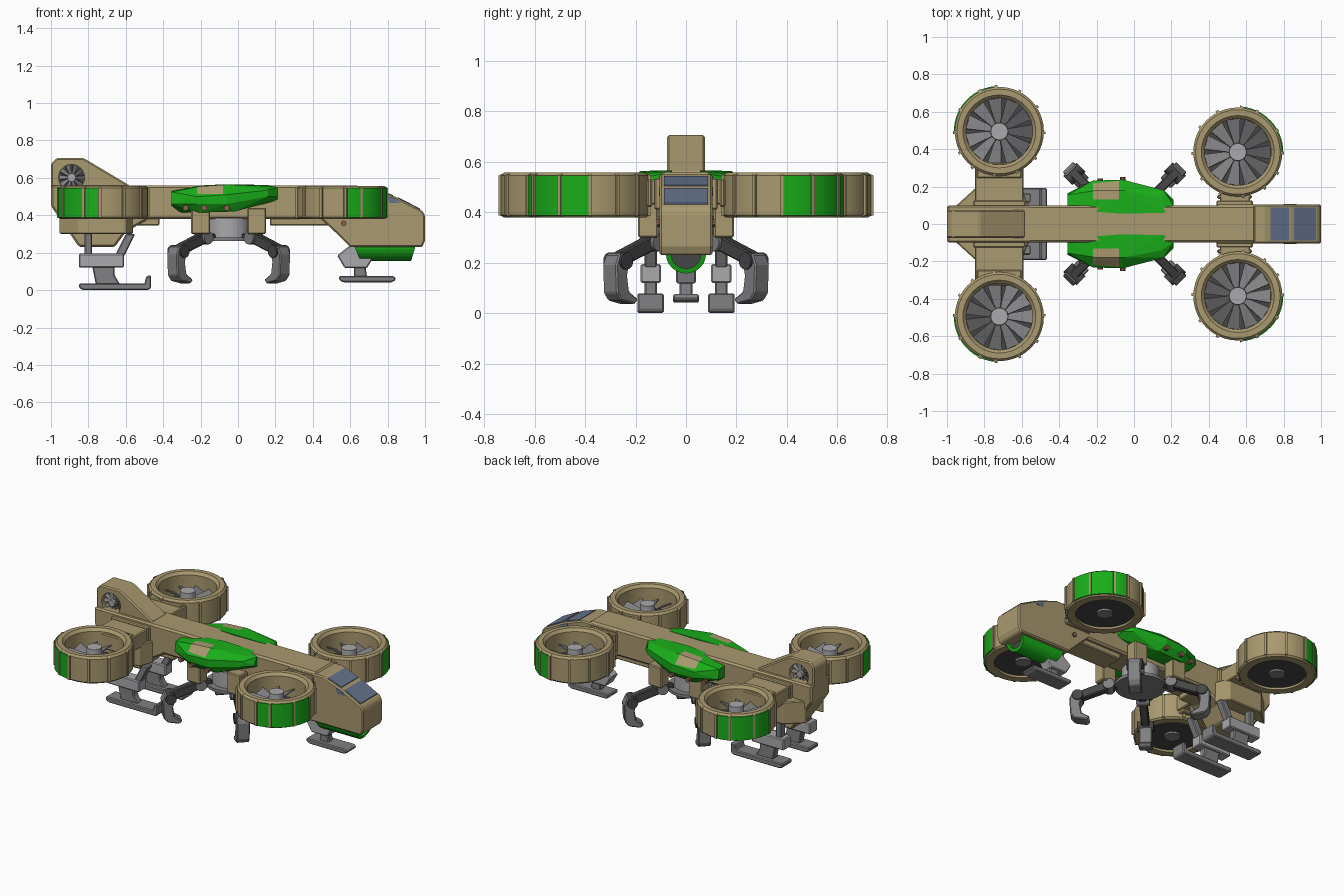
import bpy, bmesh
from math import sin, cos, pi, radians
from mathutils import Vector, Matrix

if "Cube" in bpy.data.objects:
    bpy.data.objects.remove(bpy.data.objects["Cube"])


def material(name, r, g, b):
    m = bpy.data.materials.new(name)
    m.diffuse_color = (r, g, b, 1)
    m.use_nodes = True
    m.node_tree.nodes["Principled BSDF"].inputs["Base Color"].default_value = m.diffuse_color
    return m


TAN = material("tan", 0.40, 0.32, 0.16)
GREEN = material("green", 0.01, 0.42, 0.01)
GLASS = material("glass", 0.13, 0.17, 0.27)
DARK = material("dark", 0.06, 0.06, 0.06)
STEEL = material("steel", 0.22, 0.22, 0.23)
LIGHT = material("light", 0.4, 0.4, 0.42)
RUST = material("rust", 0.25, 0.12, 0.07)


def finish(name, bm, mat, bevel=0.0, smooth=False):
    bmesh.ops.recalc_face_normals(bm, faces=bm.faces[:])
    me = bpy.data.meshes.new(name)
    bm.to_mesh(me)
    bm.free()
    ob = bpy.data.objects.new(name, me)
    bpy.context.collection.objects.link(ob)
    me.materials.append(mat)
    if bevel:
        mod = ob.modifiers.new("bevel", "BEVEL")
        mod.width, mod.segments, mod.limit_method = bevel, 1, "ANGLE"
    if smooth:
        bpy.ops.object.select_all(action="DESELECT")
        ob.select_set(True)
        bpy.context.view_layer.objects.active = ob
        bpy.ops.object.shade_smooth_by_angle(angle=radians(35))
    return ob


def prism(name, pts, axis, a, b, mat, bevel=0.006):
    """Extrude a 2D profile along an axis from a to b."""
    put = {"x": lambda p, t: (t, p[0], p[1]), "y": lambda p, t: (p[0], t, p[1]),
           "z": lambda p, t: (p[0], p[1], t)}[axis]
    bm = bmesh.new()
    lo, hi = [[bm.verts.new(put(p, t)) for p in pts] for t in (a, b)]
    n = len(pts)
    bm.faces.new(lo)
    bm.faces.new(hi)
    for i in range(n):
        bm.faces.new((lo[i], lo[(i + 1) % n], hi[(i + 1) % n], hi[i]))
    return finish(name, bm, mat, bevel)


def box(name, x0, x1, y0, y1, z0, z1, mat, bevel=0.006):
    return prism(name, [(x0, y0), (x1, y0), (x1, y1), (x0, y1)], "z", z0, z1, mat, bevel)


def cylinder(name, loc, r, depth, axis, mat, r2=None, seg=24):
    rot = {"z": Matrix(), "y": Matrix.Rotation(pi / 2, 4, "X"), "x": Matrix.Rotation(pi / 2, 4, "Y")}[axis]
    bm = bmesh.new()
    bmesh.ops.create_cone(bm, cap_ends=True, segments=seg, radius1=r, radius2=r if r2 is None else r2,
                          depth=depth, matrix=Matrix.Translation(loc) @ rot)
    return finish(name, bm, mat, 0, True)


def sweep(name, profile, a0, a1, steps, mat, loc):
    """Turn a closed (radius, z) profile around z, from angle a0 to a1."""
    full = abs(a1 - a0 - 2 * pi) < 1e-6
    bm = bmesh.new()
    rows = []
    for i in range(steps if full else steps + 1):
        t = a0 + (a1 - a0) * i / steps
        rows.append([bm.verts.new((r * cos(t), r * sin(t), z)) for r, z in profile])
    n = len(profile)
    for i in range(steps):
        p, q = rows[i], rows[(i + 1) % len(rows)]
        for j in range(n):
            bm.faces.new((p[j], p[(j + 1) % n], q[(j + 1) % n], q[j]))
    if not full:
        bm.faces.new(rows[0])
        bm.faces.new(rows[-1])
    ob = finish(name, bm, mat, 0, True)
    ob.location = loc
    return ob


def blades(name, count, r0, r1, w0, w1, tilt, mat):
    bm = bmesh.new()
    for i in range(count):
        rot = Matrix.Rotation(2 * pi * i / count, 4, "Z") @ Matrix.Rotation(tilt, 4, "X")
        m = bmesh.ops.create_cube(bm, size=1)["verts"]
        for v in m:
            end = v.co.x > 0
            v.co = rot @ Vector((r1 if end else r0, v.co.y * (w1 if end else w0), v.co.z * 0.006))
    return finish(name, bm, mat)


# Spine and belly
box("spine", -0.95, 0.65, -0.1, 0.1, 0.38, 0.56, TAN, 0.012)
box("belly_front", 0.17, 0.5, -0.075, 0.075, 0.345, 0.39, TAN)
box("belly_rear", -0.6, -0.42, -0.075, 0.075, 0.345, 0.39, TAN)

# Nose cabin with glass
prism("nose", [(0.44, 0.55), (0.70, 0.55), (0.84, 0.50), (0.985, 0.425), (1.0, 0.40), (1.0, 0.265),
               (0.985, 0.23), (0.60, 0.23), (0.53, 0.30), (0.44, 0.385)], "y", -0.105, 0.105, TAN, 0.008)
prism("upper_windscreen", [(0.73, 0.535), (0.73, 0.543), (0.83, 0.508), (0.83, 0.495)], "y", -0.088, 0.088, GLASS, 0)
prism("front_windscreen", [(0.855, 0.485), (0.855, 0.497), (0.972, 0.437), (0.972, 0.42)], "y", -0.088, 0.088, GLASS, 0)
for s in (1, -1):
    prism("side_window", [(0.80, 0.50), (0.83, 0.495), (0.87, 0.465), (0.81, 0.465)], "y", s * 0.1, s * 0.107, GLASS, 0)

# Chin gun housing
arc = [(0.08 * cos(pi + pi * i / 12), 0.237 + 0.08 * sin(pi + pi * i / 12)) for i in range(13)]
inner = [(y * 0.75, 0.237 + (z - 0.237) * 0.75) for y, z in arc]
chin = prism("chin_housing", arc + inner[::-1], "x", 0.62, 0.95, GREEN, 0)
for v in chin.data.vertices:  # slanted ends
    v.co.x += (0.237 - v.co.z) * (0.45 if v.co.x < 0.8 else -0.3)
prism("chin_core", inner, "x", 0.68, 0.915, DARK, 0)

# Tail body, fin and sideways tail fan
prism("tail_body", [(-1, 0.56), (-1, 0.45), (-0.85, 0.23), (-0.66, 0.23), (-0.6, 0.31), (-0.48, 0.38),
                    (-0.55, 0.56)], "y", -0.1, 0.1, TAN, 0.01)
fin = prism("tail_fin", [(-1, 0.50), (-1, 0.675), (-0.97, 0.706), (-0.825, 0.706), (-0.58, 0.56), (-0.58, 0.50)],
            "y", -0.075, 0.075, TAN, 0.008)
for s in (1, -1):
    cut = cylinder("fan_cutter", (-0.89, s * 0.06, 0.602), 0.07, 0.09, "y", DARK)
    cut.hide_render = True
    cut.hide_set(True)
    cut.display_type = "WIRE"
    mod = fin.modifiers.new("fan_hole", "BOOLEAN")
    mod.object = cut
    cylinder("tail_fan_back", (-0.89, s * 0.017, 0.602), 0.069, 0.01, "y", DARK)
    cylinder("tail_fan_hub", (-0.89, s * 0.04, 0.602), 0.022, 0.06, "y", LIGHT, seg=12)
    fan = blades("tail_fan_blades", 10, 0.015, 0.068, 0.012, 0.028, 0.5, STEEL)
    fan.rotation_euler = (pi / 2, 0, 0)
    fan.location = (-0.89, s * 0.048, 0.602)

# Arms that carry the rotors
for s in (1, -1):
    box("rear_arm", -0.85, -0.59, *sorted((s * 0.08, s * 0.33)), 0.43, 0.53, TAN)
    box("rear_arm_cuff", -0.86, -0.58, *sorted((s * 0.09, s * 0.125)), 0.41, 0.54, TAN)
    box("rear_arm_end", -0.84, -0.60, *sorted((s * 0.245, s * 0.30)), 0.41, 0.54, TAN)
    prism("rear_hip", [(-0.96, 0.09 * s), (-0.85, 0.19 * s), (-0.6, 0.19 * s), (-0.56, 0.09 * s)],
          "z", 0.30, 0.45, TAN)
    box("front_arm", 0.46, 0.62, *sorted((s * 0.08, s * 0.19)), 0.43, 0.53, TAN)
    box("front_arm_cuff", 0.44, 0.635, *sorted((s * 0.09, s * 0.125)), 0.41, 0.535, TAN)
    box("front_arm_end", 0.445, 0.63, *sorted((s * 0.135, s * 0.155)), 0.42, 0.53, TAN)
    cylinder("nose_bolt", (0.565, s * 0.107, 0.357), 0.015, 0.02, "y", RUST, seg=10)

# Ducted rotors
ring = [(0.178, 0.38), (0.228, 0.38), (0.238, 0.39), (0.238, 0.545), (0.226, 0.558), (0.195, 0.558), (0.178, 0.54)]
panel = [(0.23, 0.388), (0.243, 0.388), (0.243, 0.546), (0.23, 0.546)]
rib = [(0.23, 0.382), (0.248, 0.388), (0.248, 0.546), (0.23, 0.554)]
for cx, cy, sx in ((-0.72, 0.495, -1), (0.555, 0.385, 1)):
    for s in (1, -1):
        loc = (cx, s * cy, 0)
        sweep("rotor_duct", ring, 0, 2 * pi, 40, TAN, loc)

        def part(name, prof, a, b, steps, mat):
            t = [radians(k) for k in (a, b)]
            t = [k if sx > 0 else pi - k for k in t]
            t = sorted(k * s for k in t)
            sweep(name, prof, t[0], t[1], steps, mat, loc)
        for a, b in ((0, 27), (30, 62), (66, 83)):
            part("duct_panel", panel, a, b, 5, GREEN)
        for a in (-3, 27, 62.5, 84, 115, 145, 180, 215, 245, 275, 305, 330):
            part("duct_rib", rib, a, a + 3.5, 1, TAN)
        cylinder("duct_floor", (cx, s * cy, 0.40), 0.182, 0.012, "z", DARK, seg=40)
        cylinder("rotor_hub", (cx, s * cy, 0.455), 0.05, 0.13, "z", LIGHT, 0.046)
        cylinder("rotor_axle_cap", (cx, s * cy, 0.39), 0.05, 0.016, "z", STEEL)
        rot = blades("rotor_blades", 11, 0.035, 0.176, 0.03, 0.085, 0.5 * s, STEEL)
        rot.location = (cx, s * cy, 0.45)

# Green side armour with a tan patch and bolts
hull = [(-.355, .09, .53), (-.355, .155, .525), (-.355, .09, .45), (-.355, .165, .46), (-.22, .23, .46),
        (-.22, .232, .50), (-.06, .237, .46), (-.06, .237, .51), (.16, .18, .50), (.16, .18, .535), (.21, .13, .50),
        (.21, .10, .55), (.21, .09, .48), (-.31, .09, .415), (-.20, .20, .415), (-.02, .20, .42), (-.02, .08, .42),
        (-.20, .065, .56), (-.06, .055, .566), (.16, .06, .562), (-.20, .18, .555), (-.06, .18, .564), (.15, .14, .556)]
for s in (1, -1):
    bm = bmesh.new()
    for x, y, z in hull:
        bm.verts.new((x, s * y, z))
    res = bmesh.ops.convex_hull(bm, input=bm.verts[:])
    loose = [v for v in bm.verts if not v.link_faces]
    bmesh.ops.delete(bm, geom=loose, context="VERTS")
    for co, no in (((-.22, 0, 0), (1, 0, 0)), ((-.08, 0, 0), (1, 0, 0)),
                   ((0, 0, .515), (0, 0, 1)), ((0, s * .13, 0), (0, 1, 0))):
        bmesh.ops.bisect_plane(bm, geom=bm.verts[:] + bm.edges[:] + bm.faces[:], plane_co=co, plane_no=no)
    for f in bm.faces:
        c = f.calc_center_median()
        f.material_index = int(-.22 < c.x < -.08 and c.z > .515 and abs(c.y) > .13)
    finish("side_armour", bm, GREEN).data.materials.append(TAN)
    for x, y in ((-.28, .20), (-.18, .232), (-.06, .238)):
        cylinder("armour_bolt", (x, s * y, 0.44), 0.016, 0.025, "y", RUST, seg=10)

# Central grabber: turntable, pylons and four claws
cylinder("turntable", (-0.05, 0, 0.325), 0.115, 0.12, "z", LIGHT, seg=32)
cylinder("turntable_plate", (-0.05, 0, 0.272), 0.155, 0.02, "z", STEEL, seg=32)
for x in (-0.2, 0.1):
    for s in (1, -1):
        box("pylon", x - 0.05, x + 0.05, *sorted((s * 0.11, s * 0.19)), 0.30, 0.44, TAN)
claw_parts = (("claw_arm", [(0.12, 0.30), (0.20, 0.31), (0.40, 0.235), (0.385, 0.18), (0.18, 0.255), (0.12, 0.265)], 0.025, DARK),
              ("claw_finger", [(0.345, 0.225), (0.41, 0.235), (0.43, 0.19), (0.425, 0.08), (0.40, 0.05), (0.325, 0.035),
                               (0.305, 0.055), (0.355, 0.085), (0.365, 0.15)], 0.04, STEEL))
for i in range(4):
    ang = pi / 4 + i * pi / 2
    obs = [prism(n, p, "y", -w, w, m) for n, p, w, m in claw_parts]
    obs.append(cylinder("claw_shoulder", (0.19, 0, 0.28), 0.035, 0.08, "y", STEEL, seg=16))
    obs.append(cylinder("claw_elbow", (0.38, 0, 0.207), 0.034, 0.1, "y", DARK, seg=16))
    for ob in obs:
        ob.location = (-0.05, 0, 0)
        ob.rotation_euler = (0, 0, ang)

# Rear landing skids
for s in (1, -1):
    def leg(name, pts, w, mat):
        prism(name, pts, "y", s * 0.14 - w, s * 0.14 + w, mat)
    leg("rear_skid", [(-0.85, 0.012), (-0.83, 0), (-0.48, 0), (-0.465, 0.012), (-0.465, 0.08), (-0.49, 0.075),
                      (-0.50, 0.035), (-0.85, 0.035)], 0.052, STEEL)
    leg("rear_ankle", [(-0.78, 0.13), (-0.76, 0.03), (-0.63, 0.03), (-0.66, 0.08), (-0.66, 0.13)], 0.025, STEEL)
    leg("rear_shin", [(-0.85, 0.12), (-0.61, 0.12), (-0.61, 0.195), (-0.85, 0.195)], 0.04, LIGHT)
    leg("rear_brace", [(-0.66, 0.18), (-0.61, 0.18), (-0.55, 0.30), (-0.60, 0.30)], 0.025, STEEL)
    leg("rear_strut", [(-0.82, 0.18), (-0.78, 0.18), (-0.78, 0.32), (-0.82, 0.32)], 0.025, STEEL)

# Front landing skid
prism("front_skid", [(0.54, 0.055), (0.56, 0.042), (0.82, 0.042), (0.845, 0.055), (0.835, 0.075), (0.54, 0.075)],
      "y", -0.052, 0.052, STEEL)
prism("front_ankle", [(0.62, 0.07), (0.69, 0.07), (0.68, 0.14), (0.62, 0.14)], "y", -0.025, 0.025, STEEL)
prism("front_shin", [(0.53, 0.185), (0.57, 0.118), (0.69, 0.118), (0.73, 0.185), (0.70, 0.24), (0.60, 0.24)],
      "y", -0.04, 0.04, LIGHT)
